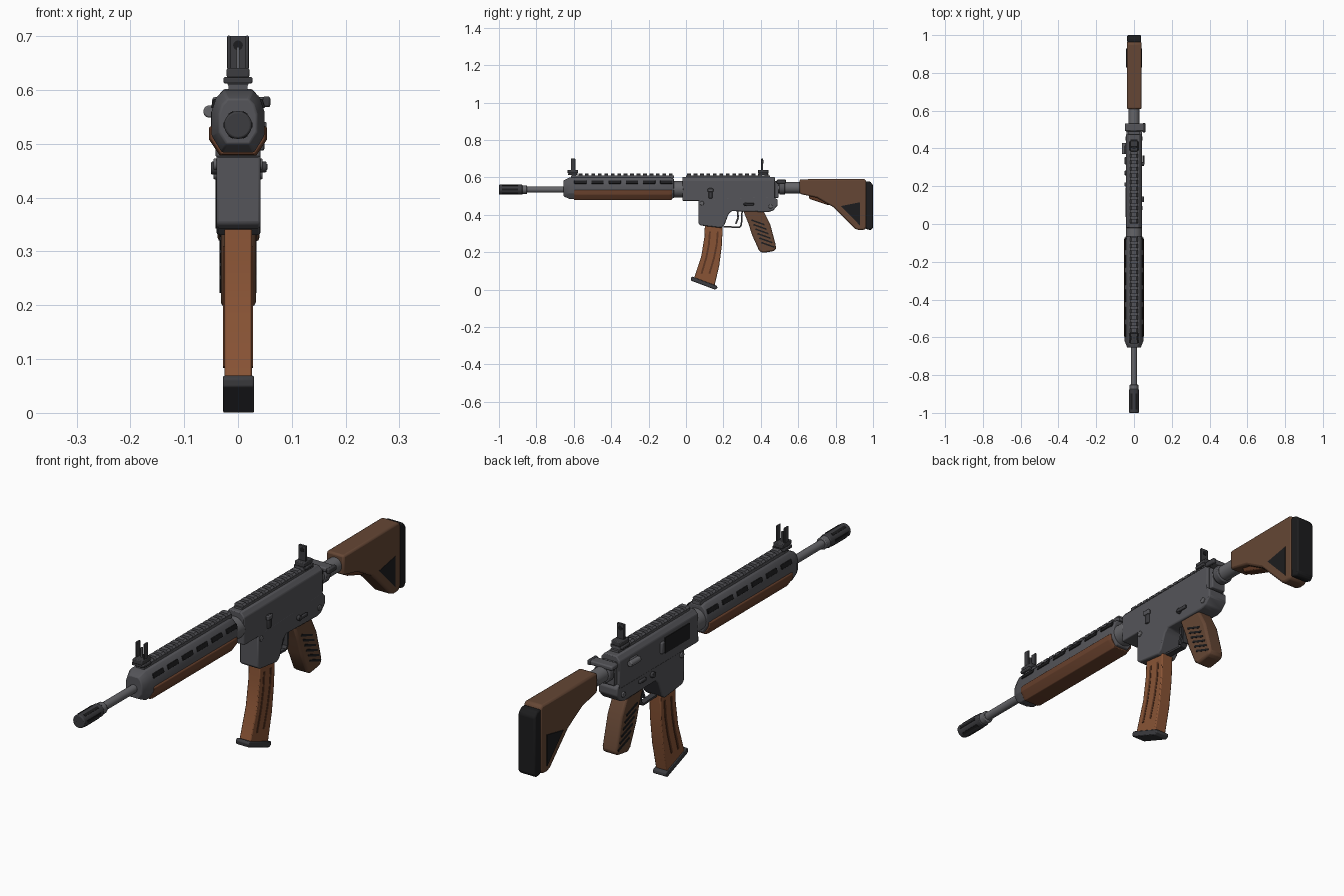
import bpy, bmesh, math
from mathutils import Matrix, Vector

if "Cube" in bpy.data.objects:
    bpy.data.objects.remove(bpy.data.objects["Cube"])


def material(name, r, g, b):
    m = bpy.data.materials.new(name)
    m.use_nodes = True
    m.diffuse_color = (r, g, b, 1)
    node = m.node_tree.nodes["Principled BSDF"]
    node.inputs["Base Color"].default_value = (r, g, b, 1)
    node.inputs["Roughness"].default_value = 0.6
    return m


GUN = material("gunmetal", 0.09, 0.09, 0.1)
STEEL = material("light steel", 0.13, 0.13, 0.14)
DARK = material("dark steel", 0.045, 0.045, 0.05)
BLACK = material("black rubber", 0.012, 0.012, 0.013)
WOOD = material("stock brown", 0.13, 0.062, 0.035)
GUARD = material("guard brown", 0.14, 0.053, 0.026)
MAG = material("magazine brown", 0.25, 0.088, 0.036)
RIB = material("groove brown", 0.11, 0.038, 0.017)
SIDES = ((1, "left"), (-1, "right"))
parts = []


def finish(name, bm, mat, bevel=0.0):
    bmesh.ops.recalc_face_normals(bm, faces=bm.faces[:])
    mesh = bpy.data.meshes.new(name)
    bm.to_mesh(mesh)
    bm.free()
    ob = bpy.data.objects.new(name, mesh)
    bpy.context.collection.objects.link(ob)
    mesh.materials.append(mat)
    if bevel:
        mod = ob.modifiers.new("edge", "BEVEL")
        mod.width, mod.segments, mod.limit_method = bevel, 2, "ANGLE"
    parts.append(ob)
    return ob


def loft(name, rings, mat, bevel=0.0):
    """Skin a list of equal point rings and cap both ends."""
    bm = bmesh.new()
    loops = [[bm.verts.new(p) for p in ring] for ring in rings]
    n = len(loops[0])
    for a, b in zip(loops, loops[1:]):
        for i in range(n):
            bm.faces.new((a[i], a[(i + 1) % n], b[(i + 1) % n], b[i]))
    bm.faces.new(loops[0])
    bm.faces.new(loops[-1])
    return finish(name, bm, mat, bevel)


def plate(name, outline, x0, x1, mat, bevel=0.0):
    """Side outline in (y, z), extruded across x."""
    return loft(name, [[(x, y, z) for y, z in outline] for x in (x0, x1)], mat, bevel)


def beam(name, p, q, thick, x0, x1, mat):
    """Straight strip between two (y, z) points."""
    p, q = Vector(p), Vector(q)
    d = (q - p).normalized() * thick / 2
    n = Vector((-d.y, d.x))
    return plate(name, [p + n, q + n, q - n, p - n], x0, x1, mat)


def bar(name, half, stations, mat, zc=0.54, bevel=0.0):
    """Mirrored (x, z) half section, run along y with (y, scale) stations."""
    full = half + [(-x, z) for x, z in reversed(half)]
    rings = [[(x * s, y, zc + (z - zc) * s) for x, z in full] for y, s in stations]
    return loft(name, rings, mat, bevel)


def box(name, c, size, mat, bevel=0.0, tilt=0.0):
    bm = bmesh.new()
    m = Matrix.Translation(c) @ Matrix.Rotation(tilt, 4, "Y") @ Matrix.Diagonal((*size, 1))
    bmesh.ops.create_cube(bm, size=1, matrix=m)
    return finish(name, bm, mat, bevel)


def rod(name, c, r, length, axis, mat, bevel=0.0):
    bm = bmesh.new()
    turn = Matrix.Rotation(math.pi / 2, 4, "X" if axis == "y" else "Y")
    bmesh.ops.create_cone(bm, cap_ends=True, segments=24, radius1=r, radius2=r,
                          depth=length, matrix=Matrix.Translation(c) @ turn)
    return finish(name, bm, mat, bevel)


# Barrel and muzzle
AXIS = 0.535
rod("barrel", (0, -0.74, AXIS), 0.016, 0.28, "y", STEEL)
rod("muzzle_collar", (0, -0.865, AXIS), 0.023, 0.03, "y", STEEL, 0.003)
rod("muzzle_brake", (0, -0.937, AXIS), 0.026, 0.126, "y", DARK, 0.004)
rod("muzzle_bore", (0, -0.9985, AXIS), 0.011, 0.003, "y", BLACK)
for i in range(6):
    a = i * math.pi / 3
    box(f"muzzle_slot_{i}", (0.0245 * math.cos(a), -0.94, AXIS + 0.0245 * math.sin(a)),
        (0.005, 0.085, 0.01), BLACK, tilt=-a)

# Handguard with slots and lower brown cover
bar("handguard", [(0.027, 0.6), (0.041, 0.585), (0.049, 0.56), (0.049, 0.515), (0.03, 0.484)],
    [(-0.655, 0.72), (-0.622, 1), (-0.085, 1), (-0.065, 0.9)], GUN, bevel=0.003)
bar("handguard_cover", [(0.045, 0.537), (0.054, 0.53), (0.054, 0.508), (0.034, 0.478)],
    [(-0.6, 0.93), (-0.585, 1), (-0.09, 1), (-0.075, 0.93)], GUARD, 0.52, 0.002)
for s, side in SIDES:
    for i in range(6):
        box(f"vent_{side}_{i}", (s * 0.0445, -0.565 + i * 0.092, 0.5745),
            (0.007, 0.066, 0.018), BLACK, 0.002, -s * 0.31)
rod("barrel_nut", (0, -0.042, 0.537), 0.043, 0.06, "y", STEEL, 0.005)

# Receiver
bar("upper_receiver", [(0.026, 0.602), (0.041, 0.585), (0.042, 0.475)],
    [(-0.02, 1), (0.475, 1)], GUN, bevel=0.004)
plate("lower_receiver", [(0.067, 0.485), (0.067, 0.352), (0.08, 0.343), (0.188, 0.33),
                         (0.205, 0.345), (0.228, 0.405), (0.245, 0.42), (0.44, 0.415),
                         (0.465, 0.422), (0.49, 0.45), (0.49, 0.48), (0.465, 0.5)],
      -0.04, 0.042, GUN, 0.005)

# Rails on top of handguard and receiver
for name, y0, count in (("front", -0.615, 16), ("rear", 0.0, 13)):
    end = y0 + count * 0.0345
    box(f"{name}_rail", (0, (y0 + end) / 2, 0.603), (0.036, end - y0, 0.014), GUN)
    for i in range(count):
        bar(f"{name}_rail_tooth_{i}", [(0.014, 0.622), (0.021, 0.615), (0.017, 0.606)],
            [(y0 + i * 0.0345 + 0.006, 1), (y0 + i * 0.0345 + 0.026, 1)], GUN)

# Front sight: base, two ears and a post
for name, y in (("front", -0.605), ("rear", 0.413)):
    box(f"{name}_sight_clamp", (0, y, 0.618), (0.054, 0.05, 0.012), DARK, 0.003)
    box(f"{name}_sight_base", (0, y, 0.632), (0.042, 0.056, 0.018), DARK, 0.003)
for s, side in SIDES:
    box(f"front_sight_ear_{side}", (s * 0.017, -0.604, 0.67), (0.006, 0.024, 0.062), DARK, 0.002)
box("front_sight_post", (0, -0.604, 0.657), (0.005, 0.006, 0.045), STEEL)

# Rear sight leaf with aperture
box("rear_sight_leaf", (0, 0.407, 0.669), (0.032, 0.011, 0.062), DARK, 0.002)
rod("rear_sight_aperture", (0, 0.407, 0.683), 0.009, 0.0125, "y", BLACK)

# Left side controls
box("bolt_catch", (0.044, 0.131, 0.515), (0.01, 0.02, 0.055), DARK, 0.003)
box("bolt_catch_pad", (0.047, 0.131, 0.532), (0.012, 0.03, 0.018), GUN, 0.003)
rod("selector_left_hub", (0.046, 0.318, 0.457), 0.01, 0.014, "x", DARK, 0.002)
box("selector_left", (0.05, 0.338, 0.457), (0.01, 0.05, 0.013), DARK, 0.003)

# Right side controls and ejection port
box("ejection_port", (-0.0415, 0.115, 0.541), (0.005, 0.155, 0.062), BLACK)
box("port_deflector", (-0.043, 0.21, 0.54), (0.014, 0.022, 0.045), GUN, 0.004)
rod("forward_assist", (-0.053, 0.4, 0.56), 0.0115, 0.06, "y", STEEL, 0.003)
box("forward_assist_mount", (-0.044, 0.392, 0.56), (0.012, 0.045, 0.024), GUN, 0.003)
rod("magazine_release", (-0.043, 0.27, 0.455), 0.012, 0.014, "x", DARK, 0.002)
box("selector_right", (-0.043, 0.335, 0.457), (0.012, 0.04, 0.012), DARK, 0.003)
for s, side in SIDES:
    for i, (y, z) in enumerate(((0.085, 0.462), (0.452, 0.445))):
        rod(f"takedown_pin_{side}_{i}", (s * 0.041, y, z), 0.011, 0.009, "x", STEEL, 0.002)

# Trigger and guard
guard = [(0.2, 0.337), (0.285, 0.333), (0.296, 0.345), (0.3, 0.42)]
for i, (p, q) in enumerate(zip(guard, guard[1:])):
    beam(f"trigger_guard_{i}", p, q, 0.008, -0.012, 0.012, DARK)
trigger = [(0.275, 0.425), (0.279, 0.385), (0.266, 0.352)]
for i, (p, q) in enumerate(zip(trigger, trigger[1:])):
    beam(f"trigger_{i}", p, q, 0.009, -0.006, 0.006, DARK)

# Magazine: curved body, long grooves, floor plate
front = [(0.102, 0.37), (0.098, 0.28), (0.082, 0.18), (0.04, 0.052)]
back = [(0.152, 0.018), (0.178, 0.13), (0.192, 0.24), (0.197, 0.36)]
plate("magazine", front + back, -0.025, 0.026, MAG, 0.004)
for s, side in SIDES:
    for k, shift in enumerate((0.0, 0.042)):
        path = [(0.128, 0.31), (0.122, 0.24), (0.108, 0.17), (0.083, 0.085)]
        for i, (p, q) in enumerate(zip(path, path[1:])):
            beam(f"magazine_groove_{side}_{k}_{i}", (p[0] + shift, p[1]), (q[0] + shift, q[1]),
                 0.01, s * 0.024, s * 0.0275, RIB)
plate("magazine_floor", [(0.025, 0.063), (0.032, 0.07), (0.166, 0.02), (0.168, 0.008), (0.155, 0.0),
                         (0.027, 0.048)], -0.028, 0.03, DARK, 0.003)

# Pistol grip with slanted grooves
plate("pistol_grip", [(0.305, 0.425), (0.335, 0.35), (0.352, 0.295), (0.39, 0.21), (0.408, 0.196),
                      (0.47, 0.206), (0.482, 0.218), (0.478, 0.245), (0.45, 0.35), (0.412, 0.425)],
      -0.032, 0.033, WOOD, 0.009)
for s, side in SIDES:
    for i in range(6):
        y, z = 0.35 + i * 0.0105, 0.372 - i * 0.024
        beam(f"grip_groove_{side}_{i}", (y, z), (y + 0.07, z - 0.025), 0.008,
             s * 0.031, s * 0.0345, BLACK)

# Buffer tube, end plate and charging handle
rod("buffer_tube", (0, 0.55, 0.545), 0.03, 0.16, "y", STEEL)
rod("castle_nut", (0, 0.515, 0.545), 0.037, 0.03, "y", GUN, 0.004)
box("end_plate", (0, 0.483, 0.535), (0.06, 0.022, 0.09), GUN, 0.004)
box("charging_handle", (0.002, 0.512, 0.578), (0.1, 0.042, 0.018), GUN, 0.005)
box("charging_latch", (0.053, 0.51, 0.578), (0.014, 0.05, 0.02), DARK, 0.004)

# Stock, cheek triangle, adjuster and butt pad
plate("stock", [(0.608, 0.59), (0.608, 0.512), (0.7, 0.492), (0.79, 0.44), (0.905, 0.325),
                (0.925, 0.318), (0.955, 0.32), (0.965, 0.335), (0.965, 0.58), (0.955, 0.592)],
      -0.038, 0.04, WOOD, 0.008)
plate("stock_adjuster", [(0.655, 0.505), (0.66, 0.485), (0.76, 0.452), (0.79, 0.46), (0.72, 0.505)],
      -0.02, 0.02, RIB, 0.004)
for s, side in SIDES:
    plate(f"stock_triangle_{side}", [(0.828, 0.447), (0.93, 0.467), (0.93, 0.343)],
          s * 0.037, s * 0.0415, BLACK)
plate("butt_pad", [(0.96, 0.58), (0.96, 0.325), (0.988, 0.318), (1.0, 0.33), (1.0, 0.56),
                   (0.985, 0.578)], -0.036, 0.038, BLACK, 0.006)

# Smooth round surfaces while keeping edges crisp
bpy.ops.object.select_all(action="DESELECT")
for ob in parts:
    ob.select_set(True)
bpy.context.view_layer.objects.active = parts[0]
bpy.ops.object.shade_smooth_by_angle(angle=math.radians(35))
